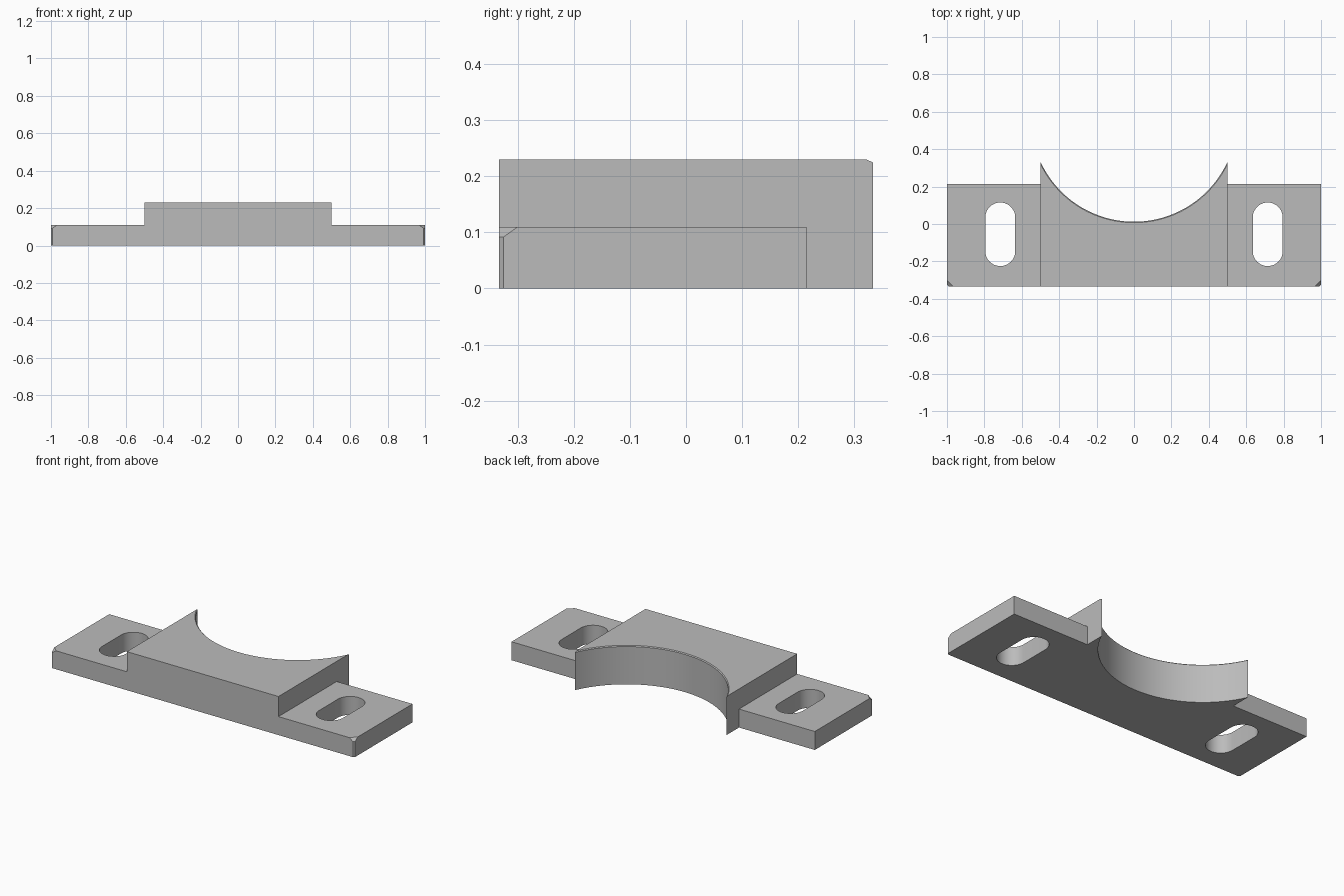
import bpy
import bmesh
from math import pi, cos, sin, sqrt
from mathutils import Vector

if "Cube" in bpy.data.objects:
    bpy.data.objects.remove(bpy.data.objects["Cube"])

FRONT, TIP, WING_BACK = -0.333, 0.333, 0.215
WING_TOP, BLOCK_TOP, BLOCK_X = 0.11, 0.23, 0.5
RADIUS = 0.55

grey = bpy.data.materials.new("plain grey")
grey.use_nodes = True
colour = (0.5, 0.5, 0.5, 1)
grey.diffuse_color = colour
grey.node_tree.nodes["Principled BSDF"].inputs["Base Color"].default_value = colour


def loft(name, rings):
    """Closed solid through a series of matching rings of points."""
    bm = bmesh.new()
    loops = [[bm.verts.new(p) for p in ring] for ring in rings]
    for a, b in zip(loops, loops[1:]):
        for i in range(len(a)):
            bm.faces.new((a[i - 1], a[i], b[i], b[i - 1]))
    bm.faces.new(loops[0])
    bm.faces.new(loops[-1])
    bmesh.ops.recalc_face_normals(bm, faces=bm.faces)
    mesh = bpy.data.meshes.new(name)
    bm.to_mesh(mesh)
    bm.free()
    obj = bpy.data.objects.new(name, mesh)
    bpy.context.collection.objects.link(obj)
    mesh.materials.append(grey)
    return obj


def column(name, outline, z0=-0.1, z1=0.2):
    return loft(name, [[(x, y, z) for x, y in outline] for z in (z0, z1)])


def circle(cx, cy, r, z, n=192):
    return [(cx + r * sin(2 * pi * i / n), cy - r * cos(2 * pi * i / n), z) for i in range(n)]


def slot_outline(cx, y0, y1, r, n=24):
    pts = []
    for cy, start in ((y1 - r, 0), (y0 + r, pi)):
        pts += [(cx + r * cos(start + pi * i / n), cy + r * sin(start + pi * i / n))
                for i in range(n + 1)]
    return pts


# Stepped body, swept from front to back
step = [(-1, 0), (1, 0), (1, WING_TOP), (BLOCK_X, WING_TOP), (BLOCK_X, BLOCK_TOP),
        (-BLOCK_X, BLOCK_TOP), (-BLOCK_X, WING_TOP), (-1, WING_TOP)]
body = loft("saddle_bracket", [[(x, y, z) for x, z in step] for y in (FRONT, TIP + 0.03)])

# Clipped front corners: a fine vertical bevel and a sloping nick above it
bm = bmesh.new()
bm.from_mesh(body.data)
for side in (-1, 1):
    for point, normal in (((side * 0.992, FRONT, 0), (side, -1, 0)),
                          ((side * 0.967, FRONT, WING_TOP), (side, -1, 1.39))):
        geom = bm.verts[:] + bm.edges[:] + bm.faces[:]
        cut = bmesh.ops.bisect_plane(bm, geom=geom, plane_co=Vector(point),
                                     plane_no=Vector(normal), clear_outer=True)
        edges = [e for e in cut["geom_cut"] if isinstance(e, bmesh.types.BMEdge)]
        bmesh.ops.holes_fill(bm, edges=edges)
bmesh.ops.recalc_face_normals(bm, faces=bm.faces)
bm.to_mesh(body.data)
bm.free()

# Cutters: shorter wings, bolt slots, round saddle with a bevelled upper rim
cutters = []
for side in (-1, 1):
    a, b = side * BLOCK_X, side * 1.2
    cutters.append(column("wing_trim", [(a, WING_BACK), (b, WING_BACK), (b, 0.5), (a, 0.5)]))
    cutters.append(column("slot_cutter", slot_outline(side * 0.715, -0.225, 0.115, 0.08)))
centre = TIP + sqrt(RADIUS ** 2 - BLOCK_X ** 2)
cutters.append(loft("saddle_cutter", [circle(0, centre, r, z) for r, z in (
    (RADIUS, -0.1), (RADIUS, BLOCK_TOP - 0.005),
    (RADIUS + 0.005, BLOCK_TOP), (RADIUS + 0.015, BLOCK_TOP + 0.01))]))

bpy.ops.object.select_all(action="DESELECT")
bpy.context.view_layer.objects.active = body
body.select_set(True)
for cutter in cutters:
    mod = body.modifiers.new("cut", "BOOLEAN")
    mod.operation = "DIFFERENCE"
    mod.solver = "EXACT"
    mod.object = cutter
    bpy.ops.object.modifier_apply(modifier=mod.name)
    bpy.data.objects.remove(cutter)

bpy.ops.object.shade_smooth_by_angle(angle=pi / 6)
